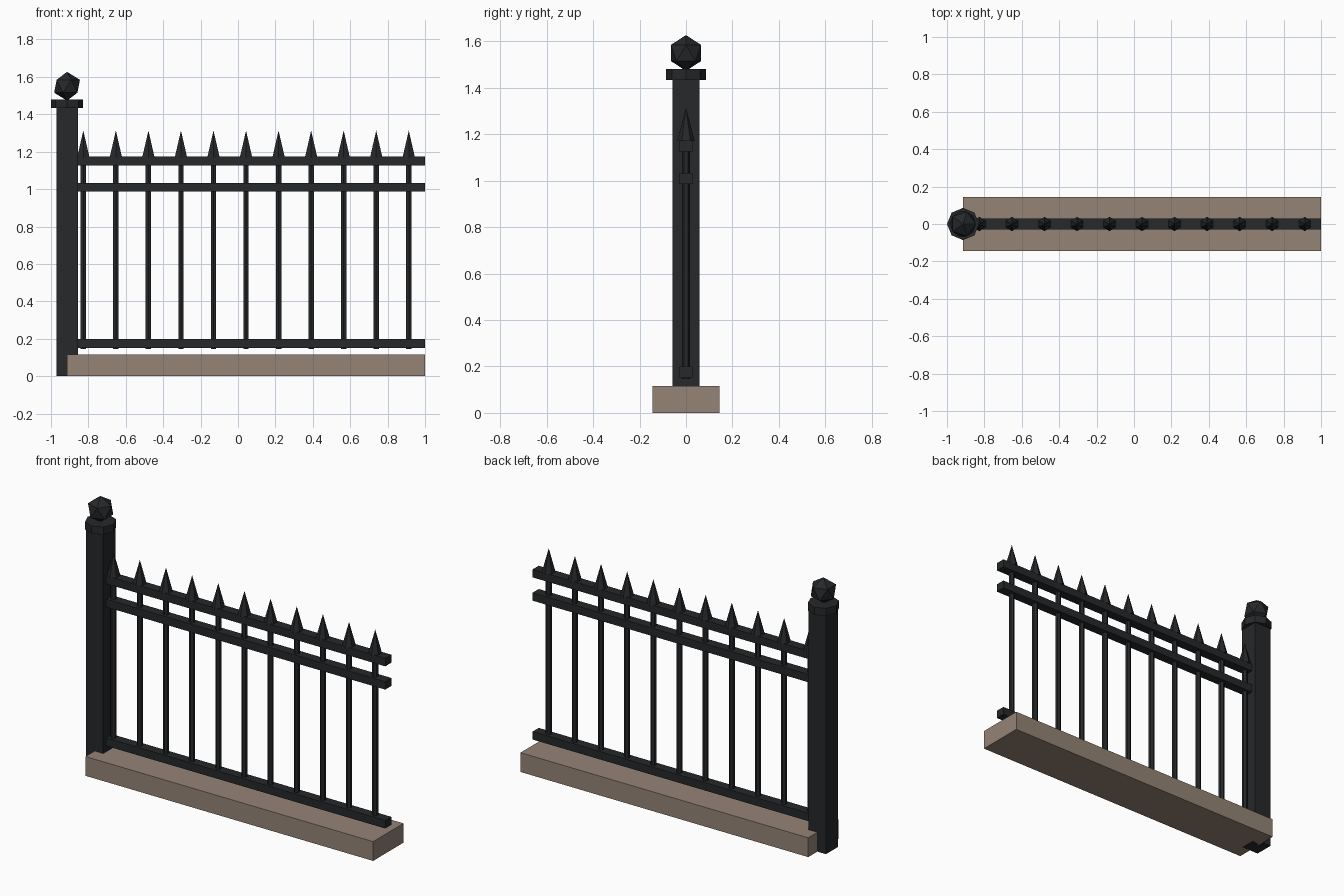
import bpy

if "Cube" in bpy.data.objects:
    bpy.data.objects.remove(bpy.data.objects["Cube"])

POST_X = -0.914
PICKETS = 11
STEP = (1.0 - POST_X) / PICKETS


def material(name, color):
    m = bpy.data.materials.new(name)
    m.diffuse_color = color
    m.use_nodes = True
    m.node_tree.nodes["Principled BSDF"].inputs["Base Color"].default_value = m.diffuse_color
    return m


IRON = material("dark_iron", (0.019, 0.021, 0.023, 1))
STONE = material("stone", (0.30, 0.23, 0.18, 1))


def finish(name, mat):
    ob = bpy.context.object
    ob.name = name
    ob.data.materials.append(mat)
    return ob


def box(name, x0, x1, depth, z0, z1, mat):
    bpy.ops.mesh.primitive_cube_add(size=1, location=((x0 + x1) / 2, 0, (z0 + z1) / 2))
    bpy.context.object.scale = (x1 - x0, depth, z1 - z0)
    bpy.ops.object.transform_apply(location=False, rotation=False, scale=True)
    return finish(name, mat)


def prism(name, sides, r0, r1, x, z0, z1):
    bpy.ops.mesh.primitive_cone_add(vertices=sides, radius1=r0, radius2=r1,
                                    depth=z1 - z0, location=(x, 0, (z0 + z1) / 2))
    return finish(name, IRON)


# Stone footing
box("base_plinth", POST_X, 1.0, 0.288, 0, 0.116, STONE)

# Post with octagonal cap and faceted ball
box("post", POST_X - 0.0575, POST_X + 0.0575, 0.115, 0, 1.44, IRON)
prism("post_cap", 8, 0.086, 0.086, POST_X, 1.434, 1.48)
bpy.ops.mesh.primitive_ico_sphere_add(subdivisions=1, radius=0.077, location=(POST_X, 0, 1.55))
finish("post_finial", IRON)

# Horizontal rails
for name, z in (("bottom_rail", 0.175), ("middle_rail", 1.01), ("top_rail", 1.15)):
    box(name, POST_X, 1.0, 0.058, z - 0.024, z + 0.024, IRON)

# Hexagonal pickets with spear tips
for i in range(PICKETS):
    x = POST_X + (i + 0.5) * STEP
    prism(f"picket_{i + 1}", 6, 0.0165, 0.0165, x, 0.146, 1.172)
    prism(f"spear_tip_{i + 1}", 6, 0.038, 0, x, 1.17, 1.313)
